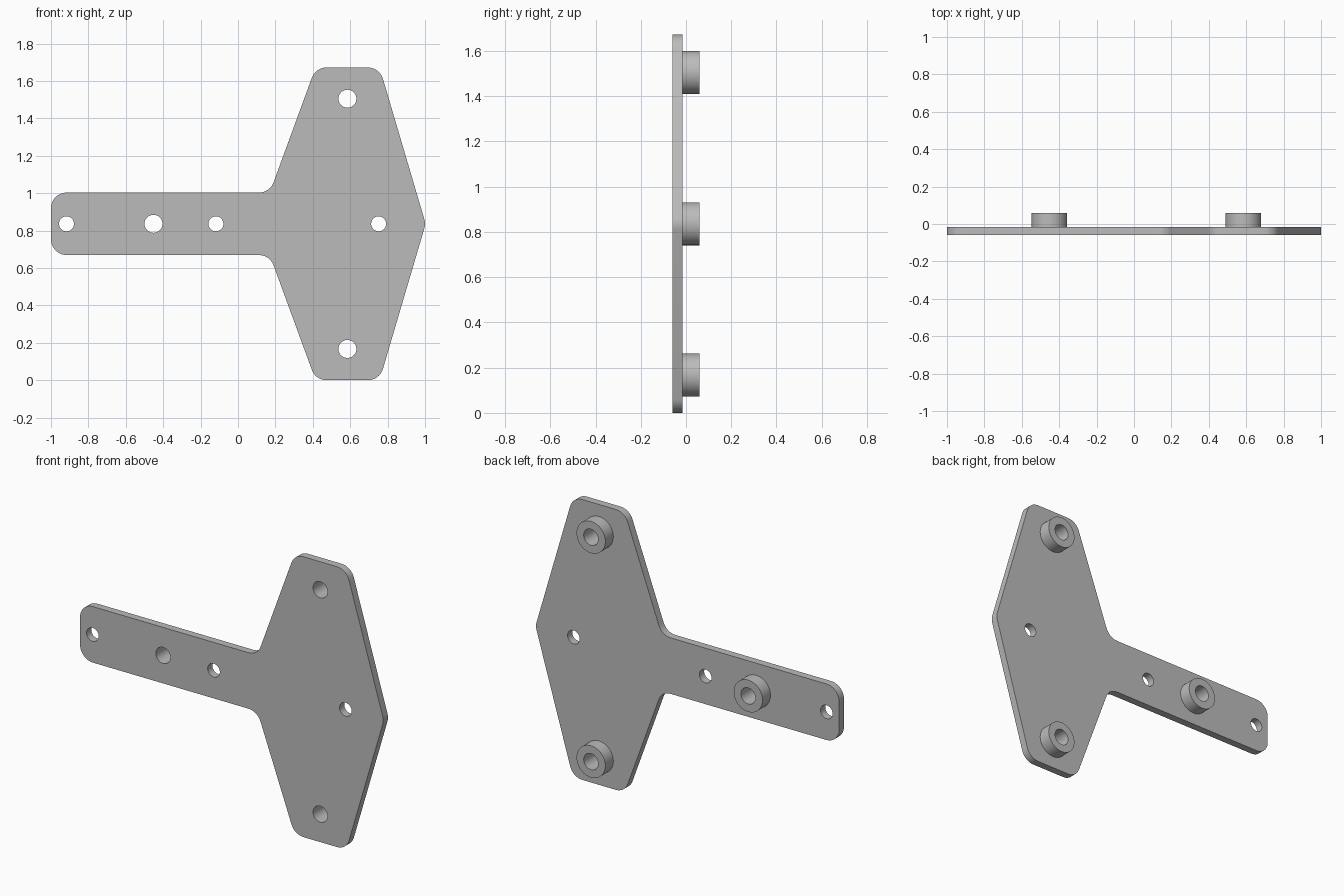
import bpy, bmesh, math
from mathutils import Vector, Matrix

if "Cube" in bpy.data.objects:
    bpy.data.objects.remove(bpy.data.objects["Cube"], do_unlink=True)

MID = 0.836                                   # height of the symmetry line
FRONT, SEAT, BACK = -0.06, -0.015, 0.06       # plate front, plate back, boss ends

grey = bpy.data.materials.new("plain grey")
grey.use_nodes = True
grey.diffuse_color = (0.5, 0.5, 0.5, 1)
grey.node_tree.nodes["Principled BSDF"].inputs["Base Color"].default_value = (0.5, 0.5, 0.5, 1)


def circle(x, z, r, n=48):
    return [(x + r * math.cos(math.tau * i / n), z + r * math.sin(math.tau * i / n)) for i in range(n)]


def rounded(corners, r, steps=10):
    """Replace every corner of a closed outline with a tangent arc."""
    pts = []
    for i, c in enumerate(corners):
        c = Vector(c)
        a = (Vector(corners[i - 1]) - c).normalized()
        b = (Vector(corners[(i + 1) % len(corners)]) - c).normalized()
        half = a.angle(b) / 2
        centre = c + (a + b).normalized() * (r / math.sin(half))
        start = c + a * (r / math.tan(half)) - centre
        end = c + b * (r / math.tan(half)) - centre
        sweep = start.angle_signed(end)       # clockwise positive
        for k in range(steps + 1):
            pts.append(tuple(centre + Matrix.Rotation(-sweep * k / steps, 2) @ start))
    return pts


def extruded(name, loops, y0, y1):
    """Fill nested outlines in the xz plane and extrude them from y0 to y1."""
    curve = bpy.data.curves.new(name + " profile", "CURVE")
    curve.dimensions = "2D"
    curve.fill_mode = "BOTH"
    curve.extrude = (y1 - y0) / 2
    for loop in loops:
        spline = curve.splines.new("POLY")
        spline.points.add(len(loop) - 1)
        for point, (x, z) in zip(spline.points, loop):
            point.co = (x, z, 0, 1)
        spline.use_cyclic_u = True
    temp = bpy.data.objects.new(name + " profile", curve)
    mesh = bpy.data.meshes.new_from_object(temp)
    bpy.data.objects.remove(temp)
    bpy.data.curves.remove(curve)

    # Stand the profile upright, weld it and face it outwards
    mesh.transform(Matrix.Translation((0, (y0 + y1) / 2, 0)) @ Matrix.Rotation(math.pi / 2, 4, "X"))
    bm = bmesh.new()
    bm.from_mesh(mesh)
    bmesh.ops.remove_doubles(bm, verts=bm.verts, dist=1e-5)
    bmesh.ops.recalc_face_normals(bm, faces=bm.faces)
    bm.to_mesh(mesh)
    bm.free()
    mesh.materials.clear()
    mesh.materials.append(grey)
    obj = bpy.data.objects.new(name, mesh)
    bpy.context.collection.objects.link(obj)
    bpy.ops.object.select_all(action="DESELECT")
    obj.select_set(True)
    bpy.context.view_layer.objects.active = obj
    bpy.ops.object.shade_smooth_by_angle(angle=math.radians(30))
    return obj


# Plate: arm and tapered head, upper half mirrored about the middle line
upper = [(-1, 0.167), (0.17, 0.167), (0.415, MID), (0.757, MID)]
corners = [(x, MID + h) for x, h in upper] + [(1.0035, MID)]
corners += [(x, MID - h) for x, h in reversed(upper)]
bosses = {"upper_boss": (0.585, MID + 0.669),
          "lower_boss": (0.585, MID - 0.669),
          "arm_boss": (-0.452, MID)}
holes = [circle(x, MID, 0.04) for x in (-0.917, -0.118, 0.752)]
holes += [circle(x, z, 0.048) for x, z in bosses.values()]
extruded("mounting_plate", [rounded(corners, 0.084)] + holes, FRONT, SEAT)

# Hollow bosses on the back
for name, (x, z) in bosses.items():
    extruded(name, [circle(x, z, 0.095), circle(x, z, 0.048)], SEAT, BACK)
